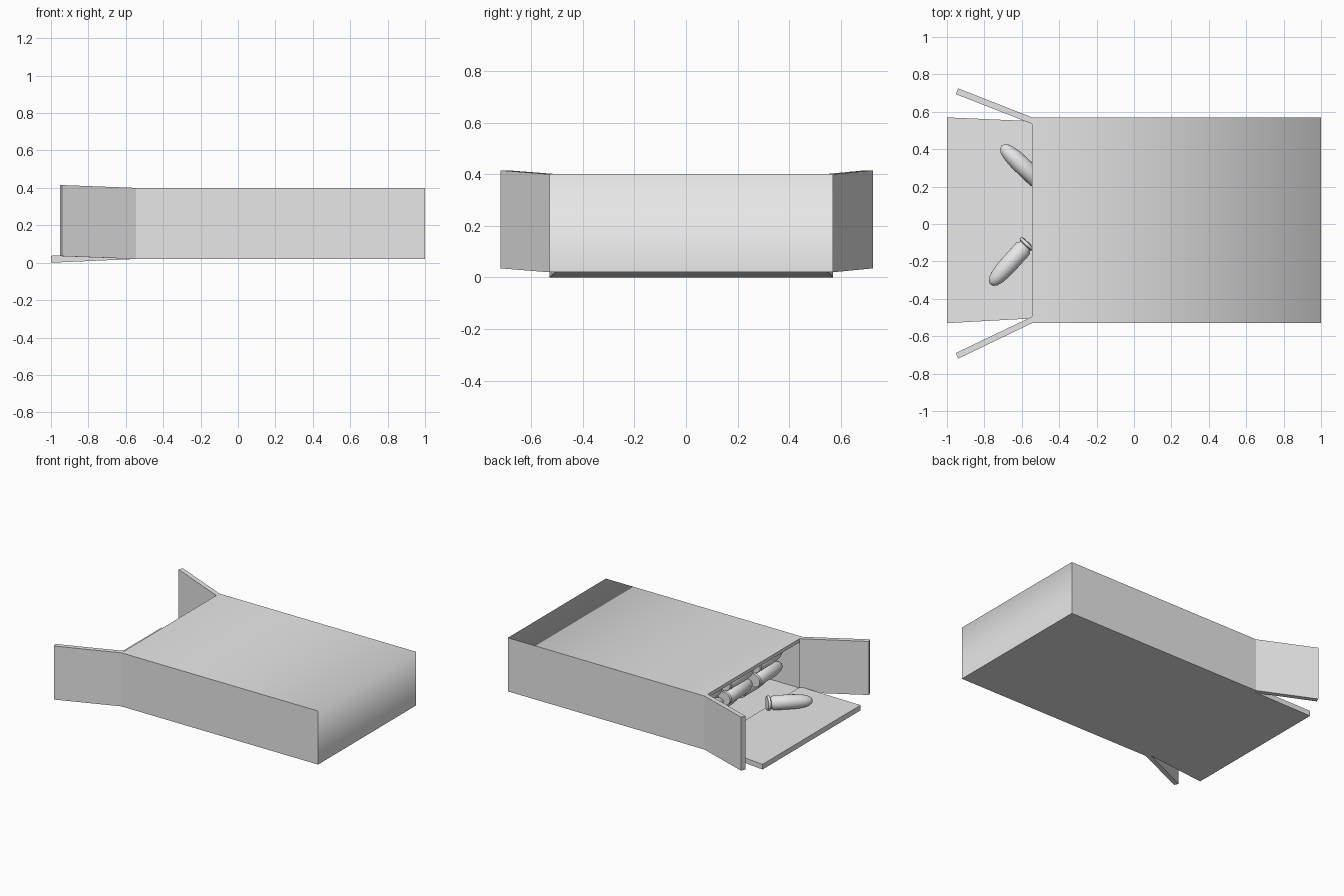
import bpy, bmesh, math, random
from mathutils import Vector, Matrix

if "Cube" in bpy.data.objects:
    bpy.data.objects.remove(bpy.data.objects["Cube"])

random.seed(3)
grey = bpy.data.materials.new("light grey")
grey.diffuse_color = (0.8, 0.8, 0.8, 1)
grey.use_nodes = True
grey.node_tree.nodes["Principled BSDF"].inputs["Base Color"].default_value = grey.diffuse_color

T = 0.035                       # card thickness
X0, X1 = -0.545, 1.0            # open end, closed end
Y0, Y1 = -0.53, 0.57
Z0, Z1 = 0.02, 0.40


def finish(bm, name):
    bmesh.ops.recalc_face_normals(bm, faces=bm.faces)
    me = bpy.data.meshes.new(name)
    bm.to_mesh(me)
    bm.free()
    me.materials.append(grey)
    ob = bpy.data.objects.new(name, me)
    bpy.context.collection.objects.link(ob)
    return ob


def slab(name, near, far):
    """Six-sided panel between two matching quads."""
    bm = bmesh.new()
    a = [bm.verts.new(p) for p in near]
    b = [bm.verts.new(p) for p in far]
    bm.faces.new(a)
    bm.faces.new(b[::-1])
    for i in range(4):
        j = (i + 1) % 4
        bm.faces.new((a[i], b[i], b[j], a[j]))
    return finish(bm, name)


# Hollow carton, open towards -x
bm = bmesh.new()
size = Matrix.Diagonal((X1 - X0, Y1 - Y0, Z1 - Z0, 1))
centre = Matrix.Translation(((X0 + X1) / 2, (Y0 + Y1) / 2, (Z0 + Z1) / 2))
bmesh.ops.create_cube(bm, size=1, matrix=centre @ size)
mouth = min(bm.faces, key=lambda f: f.calc_center_median().x)
bmesh.ops.inset_individual(bm, faces=[mouth], thickness=T)
inner = bmesh.ops.extrude_discrete_faces(bm, faces=[mouth])["faces"][0]
bmesh.ops.translate(bm, verts=inner.verts, vec=(X1 - X0 - T, 0, 0))
bmesh.ops.remove_doubles(bm, verts=bm.verts, dist=1e-5)
# every edge is sharp except the soft fold between top and closed end
for f in bm.faces:
    f.smooth = True
for e in bm.edges:
    e.smooth = all(v.co.x > X1 - 1e-4 and v.co.z > Z1 - 1e-4 for v in e.verts)
finish(bm, "carton")


# Side flaps, splayed outwards and slightly up
def side_flap(name, y, s, hinge_in, tip_out, tip_in):
    hi = [(X0, y), (X0, hinge_in)]
    lo = [tip_out, tip_in]
    quad = lambda p, a, b: [(*p[0], a), (*p[1], a), (*p[1], b), (*p[0], b)]
    slab(name, quad(hi, Z0, Z1), quad(lo, Z0 + 0.015, Z1 + 0.015))


side_flap("back_flap", Y1, 1, Y1 - T, (-0.94, 0.725), (-0.952, 0.694))
side_flap("front_flap", Y0, -1, Y0 + T, (-0.94, -0.72), (-0.953, -0.69))

# Bottom flap, lying nearly flat
slab("bottom_flap",
     [(X0, -0.505, Z0), (X0, 0.55, Z0), (X0, 0.55, Z0 + T), (X0, -0.505, Z0 + T)],
     [(-1, Y0, 0), (-1, Y1, 0), (-1, Y1, 0.037), (-1, Y0, 0.037)])

# Cartridge profile (radius, distance from base)
PROFILE = [(0.046, 0), (0.048, 0.004), (0.048, 0.016), (0.038, 0.022),
           (0.038, 0.03), (0.048, 0.042), (0.048, 0.17), (0.046, 0.21),
           (0.040, 0.25), (0.030, 0.28), (0.016, 0.297)]
SIDES = 24
bm = bmesh.new()
rings = []
for r, h in PROFILE:
    rings.append([bm.verts.new((r * math.cos(2 * math.pi * i / SIDES),
                                r * math.sin(2 * math.pi * i / SIDES), h))
                  for i in range(SIDES)])
for a, b in zip(rings, rings[1:]):
    for i in range(SIDES):
        j = (i + 1) % SIDES
        bm.faces.new((a[i], a[j], b[j], b[i]))
bm.faces.new(rings[0][::-1])
tip = bm.verts.new((0, 0, 0.302))
for i in range(SIDES):
    bm.faces.new((rings[-1][i], rings[-1][(i + 1) % SIDES], tip))
first = finish(bm, "cartridge")
bpy.context.view_layer.objects.active = first
first.select_set(True)
bpy.ops.object.shade_smooth_by_angle(angle=math.radians(40))
mesh = first.data


def place(ob, base, direction):
    ob.location = base
    ob.rotation_euler = Vector(direction).to_track_quat('Z', 'Y').to_euler()


def cartridge(base, direction):
    ob = bpy.data.objects.new("cartridge", mesh)
    bpy.context.collection.objects.link(ob)
    place(ob, base, direction)


# Two loose cartridges on the flap
place(first, (-0.565, -0.10, 0.099), (-0.19, -0.21, -0.012))
cartridge((-0.49, 0.21, 0.105), (-0.215, 0.205, -0.012))

# Stacked cartridges inside, lying across the carton
for row in range(13):
    for layer in range(3):
        if row == 0 and layer < 1:
            continue            # room for the loose one
        for y in (-0.14, 0.19, 0.52):
            cartridge((-0.43 + row * 0.108, y + random.uniform(-0.012, 0.012),
                       0.105 + layer * 0.1),
                      (random.uniform(-0.03, 0.03), -1, 0))
